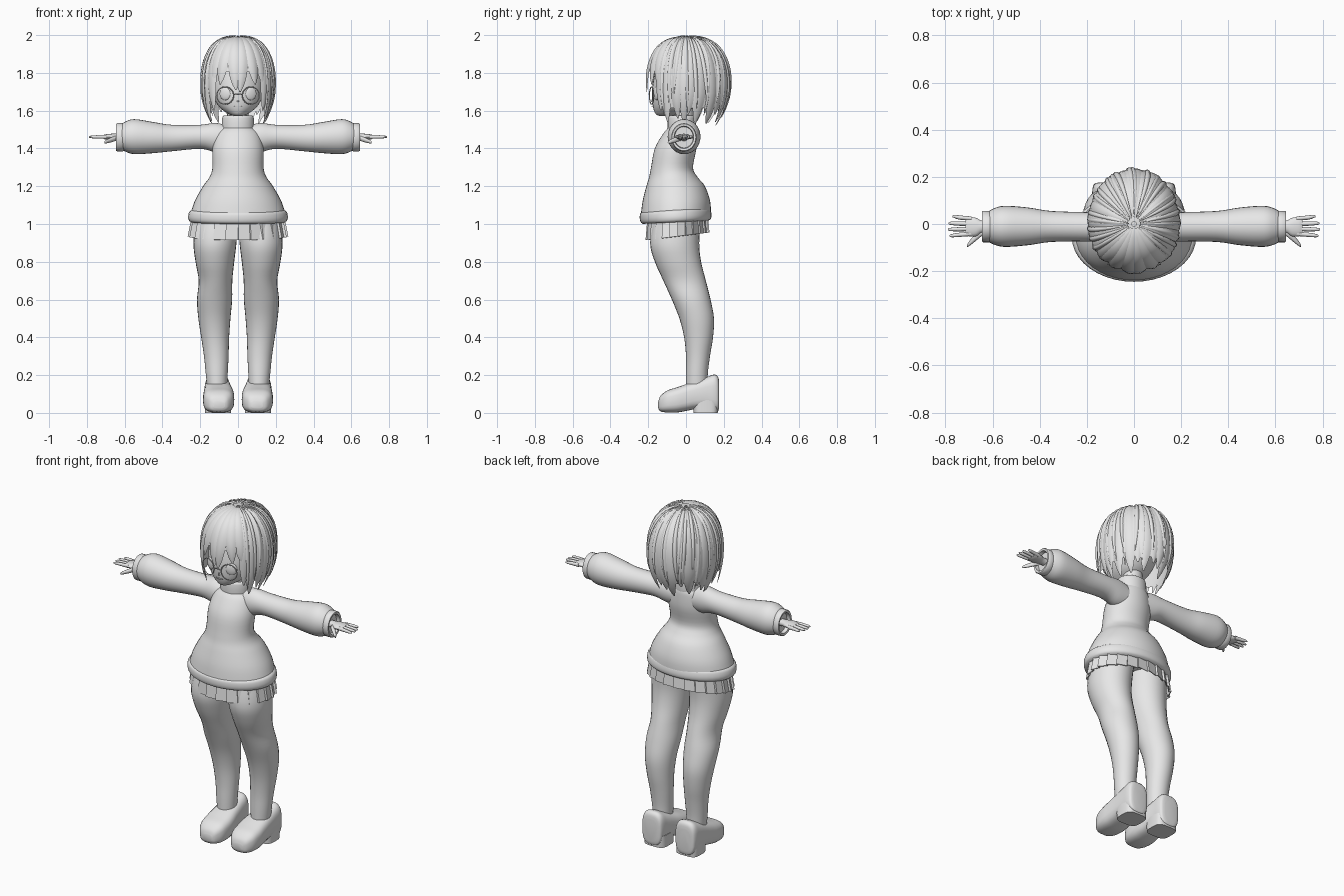
import bpy, bmesh, math, random
from mathutils import Vector

if "Cube" in bpy.data.objects:
    bpy.data.objects.remove(bpy.data.objects["Cube"])

random.seed(4)
grey = bpy.data.materials.new("light_grey")
grey.diffuse_color = (0.8, 0.8, 0.8, 1)
grey.use_nodes = True
grey.node_tree.nodes["Principled BSDF"].inputs["Base Color"].default_value = grey.diffuse_color


def finish(name, bm, smooth=50):
    bmesh.ops.recalc_face_normals(bm, faces=bm.faces)
    me = bpy.data.meshes.new(name)
    bm.to_mesh(me)
    bm.free()
    ob = bpy.data.objects.new(name, me)
    bpy.context.collection.objects.link(ob)
    me.materials.append(grey)
    if smooth:
        bpy.ops.object.select_all(action='DESELECT')
        ob.select_set(True)
        bpy.context.view_layer.objects.active = ob
        bpy.ops.object.shade_smooth_by_angle(angle=math.radians(smooth))
    return ob


def skin(bm, rings, caps=True):
    vr = [[bm.verts.new(p) for p in r] for r in rings]
    n = len(vr[0])
    for a, b in zip(vr, vr[1:]):
        for i in range(n):
            bm.faces.new((a[i], a[(i + 1) % n], b[(i + 1) % n], b[i]))
    if caps:
        bm.faces.new(vr[0])
        bm.faces.new(vr[-1])


def spline(rows, steps):
    """Catmull-Rom through the rows of numbers."""
    out = []
    for i in range(len(rows) - 1):
        p = [rows[max(i - 1, 0)], rows[i], rows[i + 1], rows[min(i + 2, len(rows) - 1)]]
        for k in range(steps):
            t = k / steps
            out.append([0.5 * (2 * b + (c - a) * t + (2 * a - 5 * b + 4 * c - d) * t * t
                               + (3 * b - a - 3 * c + d) * t ** 3) for a, b, c, d in zip(*p)])
    return out + [list(rows[-1])]


def loft(name, rows, axis='z', n=28, steps=4, side=1, power=1.0, tilt=0.0):
    """Rows are (position, a_min, a_max, b_min, b_max) across the chosen axis."""
    rings = []
    for t, a0, a1, b0, b1 in spline(rows, steps):
        ring = []
        for i in range(n):
            an = 2 * math.pi * i / n
            c, s = math.cos(an), math.sin(an)
            a = (a0 + a1) / 2 + (a1 - a0) / 2 * math.copysign(abs(c) ** power, c)
            b = (b0 + b1) / 2 + (b1 - b0) / 2 * math.copysign(abs(s) ** power, s)
            x, y, z = {'z': (a, b, t), 'x': (t, a, b), 'y': (a, t, b)}[axis]
            ring.append((x * side, y, z + tilt * (y + 0.24)))
        rings.append(ring)
    bm = bmesh.new()
    skin(bm, rings)
    return finish(name, bm)


# Sweater body, hem band and collar
loft("sweater", [(z, -w, w, f, b) for z, w, f, b in [
    (1.54, .075, -.085, .045), (1.51, .085, -.095, .05), (1.48, .115, -.12, .055),
    (1.40, .135, -.165, .055), (1.30, .135, -.185, .037), (1.25, .15, -.195, .06),
    (1.20, .185, -.21, .10), (1.12, .23, -.23, .128), (1.04, .255, -.24, .132)]], n=40)
loft("hem_band", [(z, -w, w, f, b) for z, w, f, b in [
    (1.065, .245, -.225, .12), (1.055, .258, -.242, .13), (1.03, .264, -.245, .135),
    (1.01, .26, -.24, .132), (1.0, .248, -.228, .12)]], n=40, tilt=.05)
loft("collar", [(z, -w, w, -.02 - w * .9, -.02 + w * .85) for z, w in [
    (1.49, .084), (1.51, .086), (1.56, .084), (1.572, .078), (1.572, .066), (1.54, .064)]], steps=2)
loft("neck", [(1.48, -.055, .055, -.07, .04), (1.63, -.055, .055, -.07, .04)], steps=1)

# Pleated skirt
bm = bmesh.new()
rings = []
for rx, ry, z0 in [(.235, .155, 1.04), (.26, .165, .915)]:
    ring = []
    for k in range(24):
        for f, r in ((0.02, 1.025), (0.98, .97)):
            a = 2 * math.pi * (k + f) / 24
            y = -.045 + ry * r * math.sin(a)
            ring.append((rx * r * math.cos(a), y, z0 + .12 * (y + .21)))
    rings.append(ring)
skin(bm, rings, caps=False)
skirt = finish("pleated_skirt", bm, 0)
skirt.modifiers.new("thickness", 'SOLIDIFY').thickness = .006

# Limbs, mirrored left and right
for side, tag in ((1, "left"), (-1, "right")):
    loft(tag + "_leg", [
        (1.03, .0, .225, -.17, .08), (.9, .008, .236, -.19, .07), (.8, .02, .225, -.165, .08),
        (.7, .03, .208, -.12, .105), (.6, .031, .217, -.075, .13), (.5, .04, .21, -.035, .148),
        (.4, .047, .195, -.01, .143), (.3, .05, .18, 0, .127), (.2, .055, .17, 0, .115),
        (.1, .06, .16, 0, .115)], side=side)
    loft(tag + "_shoe", [
        (-.147, .07, .13, .025, .06), (-.135, .05, .155, .008, .09), (-.10, .027, .178, .002, .118),
        (-.05, .02, .185, .002, .135), (0, .022, .183, .01, .152), (.05, .03, .18, .02, .168),
        (.11, .038, .178, .02, .19), (.15, .042, .176, .01, .203), (.17, .05, .168, .01, .19),
        (.176, .07, .15, .03, .16)], axis='y', side=side, power=.65)
    loft(tag + "_shoe_heel", [(0, .036, .174, .04, .168), (.07, .036, .176, .035, .174)],
         steps=1, side=side, power=.55)
    loft(tag + "_sleeve", [
        (.05, -.08, .04, 1.38, 1.52), (.12, -.08, .046, 1.38, 1.535), (.2, -.074, .05, 1.398, 1.525),
        (.35, -.076, .055, 1.385, 1.525), (.45, -.09, .07, 1.375, 1.54), (.55, -.097, .077, 1.37, 1.555),
        (.60, -.085, .064, 1.385, 1.54), (.62, -.072, .05, 1.397, 1.525)], axis='x', side=side)
    loft(tag + "_cuff", [
        (.60, -.074, .052, 1.388, 1.53), (.612, -.078, .056, 1.384, 1.534), (.64, -.078, .056, 1.384, 1.534),
        (.645, -.074, .052, 1.388, 1.53), (.643, -.063, .041, 1.40, 1.518), (.622, -.06, .038, 1.403, 1.515)],
        axis='x', side=side, steps=1)
    loft(tag + "_palm", [
        (.60, -.035, .012, 1.437, 1.478), (.645, -.037, .014, 1.442, 1.478), (.67, -.052, .026, 1.444, 1.478),
        (.70, -.052, .03, 1.447, 1.475), (.715, -.048, .027, 1.452, 1.47)], axis='x', side=side, n=16, steps=3)
    for name, y, end in (("little", .023, .77), ("ring", .0, .787), ("middle", -.021, .79), ("index", -.042, .783)):
        dy = (y + .012) * .25
        loft(f"{tag}_{name}_finger", [
            (.69, y - .009, y + .009, 1.45, 1.472), (.74, y + dy / 2 - .009, y + dy / 2 + .009, 1.452, 1.471),
            (end - .01, y + dy - .007, y + dy + .007, 1.454, 1.468),
            (end, y + dy - .003, y + dy + .003, 1.458, 1.464)], axis='x', side=side, n=10, steps=2)
    loft(tag + "_thumb", [
        (.645, -.05, -.02, 1.44, 1.468), (.675, -.075, -.045, 1.431, 1.457), (.70, -.094, -.074, 1.426, 1.445),
        (.708, -.097, -.088, 1.428, 1.438)], axis='x', side=side, n=10, steps=3)

# Head
loft("head", [(z, -w, w, f, b) for z, w, f, b in [
    (1.572, .02, -.14, -.07), (1.582, .05, -.16, -.02), (1.62, .1, -.175, .05), (1.68, .132, -.18, .1),
    (1.75, .142, -.175, .13), (1.85, .135, -.15, .14), (1.93, .09, -.09, .09), (1.95, .04, -.04, .04)]], n=32)
loft("mouth", [(1.622, -.022, .022, -.183, -.15), (1.626, -.025, .025, -.184, -.15)], steps=1)
loft("nose", [(1.645, -.006, .006, -.185, -.16), (1.66, -.004, .004, -.184, -.16)], steps=1, n=10)

# Eyes and round glasses
for side, tag in ((1, "left"), (-1, "right")):
    bpy.ops.mesh.primitive_uv_sphere_add(segments=20, ring_count=10, location=(side * .068, -.158, 1.69),
                                         rotation=(0, 0, side * .4))
    eye = bpy.context.object
    eye.name, eye.scale = tag + "_eye", (.032, .011, .035)
    bpy.ops.mesh.primitive_torus_add(major_radius=.046, minor_radius=.0028, major_segments=32, minor_segments=6,
                                     location=(side * .068, -.182, 1.68), rotation=(math.pi / 2, 0, side * .25))
    rim = bpy.context.object
    rim.name = tag + "_glasses_rim"
    for ob in (eye, rim):
        ob.data.materials.append(grey)
        ob.data.shade_smooth()
loft("glasses_bridge", [(-.024, -.196, -.191, 1.682, 1.687), (0, -.199, -.194, 1.687, 1.692),
                        (.024, -.196, -.191, 1.682, 1.687)], axis='x', n=8)


# Hair: points on a bob-shaped surface, measured along a strand from the crown
def hair_point(az, d, scale=1.0):
    if d < .35:
        phi = d / .35 * math.pi / 2
        z, r = 1.75 + .243 * math.cos(phi), math.sin(phi) ** .75
    else:
        z = 1.75 - (d - .35)
        drop = max(0, 1.72 - z)
        r = 1 - (4 if math.sin(az) < -.4 else 7.5) * drop ** 2
    ry = .208 if math.sin(az) < 0 else .23
    return Vector((.19 * r * scale * math.cos(az), ry * r * scale * math.sin(az), z - (1 - scale) * .2))


def hem_length(az):
    off = abs(math.degrees(math.atan2(math.cos(az), -math.sin(az))))
    k = min(1, max(0, (off - 42) / 16))
    return .29 + .19 * k


bm = bmesh.new()
skin(bm, [[hair_point(2 * math.pi * i / 64, max(.004, hem_length(2 * math.pi * i / 64) * j / 14), .965)
           for i in range(64)] for j in range(15)], caps=False)
finish("hair_cap", bm)


def lock(bm, az, tip_z, width, sway=0.0, scale=1.0, thick=.009):
    length, rings = .35 + 1.75 - tip_z, []
    for k in range(15):
        s = .03 + .97 * k / 14
        a = az + sway * s * s
        p = hair_point(a, s * length, scale)
        t = Vector((-math.sin(a), math.cos(a), 0))
        nrm = Vector((math.cos(a), math.sin(a), .4))
        w = width * max(.03, math.sin(math.pi * min(1, s ** 1.3))) ** .65
        h = thick * min(1, w / width + .1)
        rings.append([p + t * w * u + nrm * h * v for u, v in
                      ((-1, -.5), (-.5, .5), (0, .8), (.5, .5), (1, -.5), (0, -.6))])
    skin(bm, rings)


# Bangs, long side locks, back locks and loose strands
bm = bmesh.new()
for off, tip, sway in ((-38, 1.73, -.15), (-24, 1.74, -.1), (-9, 1.71, .1), (8, 1.70, -.08),
                       (22, 1.74, .12), (37, 1.73, .15)):
    lock(bm, math.radians(off - 90), tip, .036, sway)
finish("bangs", bm, 40)
bm = bmesh.new()
for side in (1, -1):
    for off, tip in ((50, 1.60), (62, 1.54), (76, 1.56), (90, 1.53)):
        lock(bm, math.radians(side * off - 90), tip, .034, side * random.uniform(-.1, .12))
finish("side_locks", bm, 40)
bm = bmesh.new()
for k in range(13):
    lock(bm, math.radians(6 + 14 * k), random.uniform(1.51, 1.60), .04, random.uniform(-.1, .1),
         random.uniform(.98, 1.02))
finish("back_locks", bm, 40)
bm = bmesh.new()
for k in range(22):
    az = math.radians(-35 + 250 * k / 21 + random.uniform(-4, 4))
    lock(bm, az, random.uniform(1.56, 1.68), .012, random.uniform(-.15, .15), 1.03, .006)
finish("loose_strands", bm, 40)
